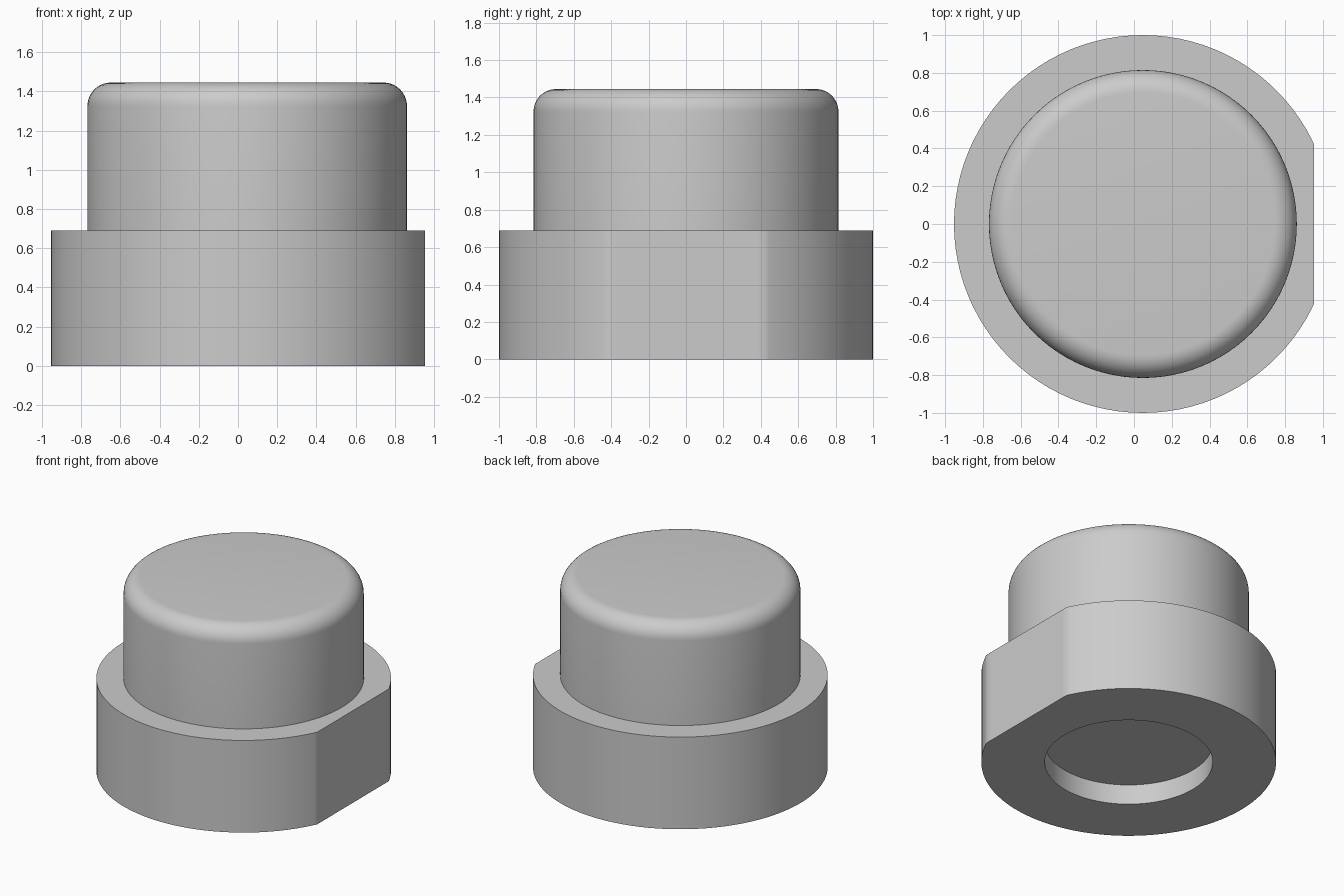
import bpy, bmesh, math
from mathutils import Vector

if "Cube" in bpy.data.objects:
    bpy.data.objects.remove(bpy.data.objects["Cube"])

AXIS_X, FLAT_X = 0.047, 0.953
BASE_R, BASE_H = 1.0, 0.69
CAP_R, TOP, FILLET = 0.815, 1.445, 0.12
RECESS_R, RECESS_D = 0.57, 0.15

# Material
grey = bpy.data.materials.new("plain grey")
grey.use_nodes = True
colour = (0.6, 0.6, 0.6, 1)
grey.diffuse_color = colour
grey.node_tree.nodes["Principled BSDF"].inputs["Base Color"].default_value = colour

# Half profile: recess floor, base, shoulder, cap, rounded rim, top
profile = [(0, RECESS_D), (RECESS_R, RECESS_D), (RECESS_R, 0), (BASE_R, 0),
           (BASE_R, BASE_H), (CAP_R, BASE_H)]
for i in range(11):
    a = math.pi / 2 * i / 10
    profile.append((CAP_R - FILLET + FILLET * math.cos(a),
                    TOP - FILLET + FILLET * math.sin(a)))
profile.append((0, TOP))

# Revolve the profile
bm = bmesh.new()
verts = [bm.verts.new((AXIS_X + r, 0, z)) for r, z in profile]
edges = [bm.edges.new(pair) for pair in zip(verts, verts[1:])]
bmesh.ops.spin(bm, geom=verts + edges, cent=(AXIS_X, 0, 0), axis=(0, 0, 1),
               angle=math.tau, steps=96, use_duplicate=False)
bmesh.ops.remove_doubles(bm, verts=bm.verts, dist=0.0001)

# Cut the flat on the left side of the base and close it
cut = bmesh.ops.bisect_plane(bm, geom=bm.verts[:] + bm.edges[:] + bm.faces[:],
                             plane_co=Vector((FLAT_X, 0, 0)),
                             plane_no=Vector((1, 0, 0)), clear_outer=True)
rim = [e for e in cut["geom_cut"] if isinstance(e, bmesh.types.BMEdge)]
bmesh.ops.holes_fill(bm, edges=rim, sides=0)
bmesh.ops.recalc_face_normals(bm, faces=bm.faces)

mesh = bpy.data.meshes.new("stepped_plug")
bm.to_mesh(mesh)
bm.free()
mesh.materials.append(grey)
plug = bpy.data.objects.new("stepped_plug", mesh)
bpy.context.collection.objects.link(plug)

# Smooth round walls, crisp steps
bpy.ops.object.select_all(action="DESELECT")
plug.select_set(True)
bpy.context.view_layer.objects.active = plug
bpy.ops.object.shade_smooth_by_angle(angle=math.radians(30))
